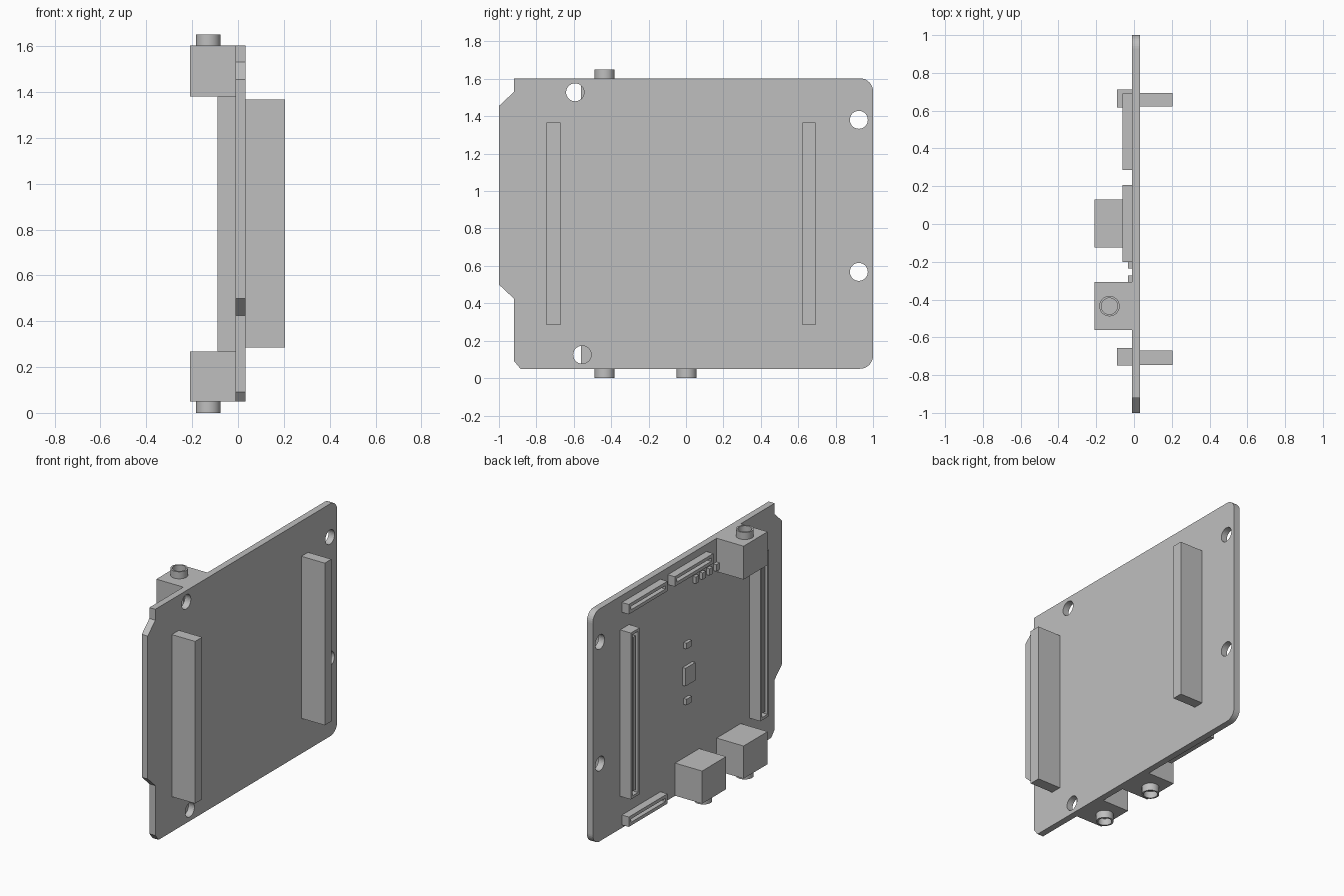
import bpy, bmesh
from math import pi, sin, cos, radians
from mathutils import Matrix, Vector

cube = bpy.data.objects.get("Cube")
if cube:
    bpy.data.objects.remove(cube, do_unlink=True)

grey = bpy.data.materials.new("plain grey")
grey.use_nodes = True
colour = (0.52, 0.52, 0.52, 1)
grey.diffuse_color = colour
grey.node_tree.nodes["Principled BSDF"].inputs["Base Color"].default_value = colour

BACK, FRONT = -0.011, 0.033    # the two faces of the board
BOTTOM, TOP = 0.05, 1.603


def add_object(name, mesh):
    obj = bpy.data.objects.new(name, mesh)
    mesh.materials.clear()
    mesh.materials.append(grey)
    bpy.context.collection.objects.link(obj)
    return obj


def finish(name, bm):
    bmesh.ops.recalc_face_normals(bm, faces=bm.faces)
    mesh = bpy.data.meshes.new(name)
    bm.to_mesh(mesh)
    bm.free()
    return add_object(name, mesh)


def hollow(bm, face, rim, depth):
    """Sink the middle of a face, leaving a rim around it."""
    bmesh.ops.inset_region(bm, faces=[face], thickness=rim, use_even_offset=True)
    shift = -face.normal.copy() * depth
    floor = bmesh.ops.extrude_discrete_faces(bm, faces=[face])["faces"][0]
    bmesh.ops.translate(bm, verts=floor.verts, vec=shift)


def box(name, xs, ys, zs, rim=0, depth=0):
    """Box between limits; a rim opens a slot in its -x face."""
    bm = bmesh.new()
    lims = (xs, ys, zs)
    size = Matrix.Diagonal([abs(b - a) for a, b in lims] + [1])
    mid = Matrix.Translation([(a + b) / 2 for a, b in lims])
    bmesh.ops.create_cube(bm, size=1, matrix=mid @ size)
    bm.normal_update()
    if rim:
        hollow(bm, min(bm.faces, key=lambda f: f.calc_center_median().x), rim, depth)
    return finish(name, bm)


def barrel(name, y, z_base, z_tip):
    """Hollow round socket, open at its tip."""
    bm = bmesh.new()
    bmesh.ops.create_cone(bm, cap_ends=True, segments=32, radius1=0.054, radius2=0.054,
                          depth=abs(z_tip - z_base),
                          matrix=Matrix.Translation((-0.13, y, (z_base + z_tip) / 2)))
    bm.normal_update()
    tip = min(bm.faces, key=lambda f: abs(f.calc_center_median().z - z_tip))
    hollow(bm, tip, 0.011, 0.045)
    obj = finish(name, bm)
    bpy.ops.object.select_all(action='DESELECT')
    obj.select_set(True)
    bpy.context.view_layer.objects.active = obj
    bpy.ops.object.shade_smooth_by_angle(angle=radians(35))


def arc(cy, cz, r, start, end, steps):
    return [(cy + r * cos(start + (end - start) * i / steps),
             cz + r * sin(start + (end - start) * i / steps)) for i in range(steps + 1)]


# Board: outline with a tab at the front, two rounded corners and four holes
R = 0.07
outline = [(-0.885, BOTTOM)]
outline += arc(1 - R, BOTTOM + R, R, -pi / 2, 0, 8)
outline += arc(1 - R, TOP - R, R, 0, pi / 2, 8)
outline += [(-0.92, TOP), (-0.92, 1.53), (-1, 1.455), (-1, 0.5), (-0.92, 0.425), (-0.92, 0.092)]
holes = [(-0.593, 1.528), (0.924, 1.381), (0.924, 0.568), (-0.555, 0.125)]
loops = [outline] + [arc(y, z, 0.048, 0, 2 * pi, 32)[:-1] for y, z in holes]

curve = bpy.data.curves.new("board_profile", 'CURVE')
curve.dimensions = '2D'
curve.fill_mode = 'BOTH'
curve.extrude = (FRONT - BACK) / 2
for loop in loops:
    spline = curve.splines.new('POLY')
    spline.points.add(len(loop) - 1)
    for point, (y, z) in zip(spline.points, loop):
        point.co = (y, z, 0, 1)
    spline.use_cyclic_u = True
profile = bpy.data.objects.new("board_profile", curve)
bpy.context.collection.objects.link(profile)
bpy.context.view_layer.update()
flat = profile.evaluated_get(bpy.context.evaluated_depsgraph_get())
mesh = bpy.data.meshes.new_from_object(flat)
bpy.data.objects.remove(profile, do_unlink=True)
bm = bmesh.new()
bm.from_mesh(mesh)
bmesh.ops.remove_doubles(bm, verts=bm.verts, dist=0.0001)
for v in bm.verts:    # lay the profile in the upright plane
    v.co = Vector((v.co.z + (FRONT + BACK) / 2, v.co.x, v.co.y))
for f in bm.faces:
    f.smooth = False
finish("board", bm)

# Long plain headers on the +x face
box("front_header", (FRONT, 0.205), (-0.746, -0.671), (0.285, 1.368))
box("rear_header", (FRONT, 0.205), (0.623, 0.693), (0.285, 1.368))

# Long slotted sockets with an inner tongue on the -x face
for name, y in (("front", -0.703), ("rear", 0.664)):
    box(name + "_socket", (-0.09, BACK), (y - 0.047, y + 0.047), (0.268, 1.38), 0.018, 0.06)
    box(name + "_socket_tongue", (-0.085, -0.025), (y - 0.011, y + 0.011), (0.31, 1.338))

# Short slotted connectors along the top and bottom edges
for name, y, z in (("upper_rear", 0.285, 1.49), ("upper_middle", -0.2, 1.49),
                   ("lower_rear", 0.285, 0.07)):
    box(name + "_connector", (-0.062, BACK), (y, y + 0.407), (z, z + 0.066), 0.022, 0.035)

# Block jacks with round sockets
for name, y, zs, tip in (("upper_front", -0.435, (1.38, TOP), 1.65),
                         ("lower_front", -0.435, (BOTTOM, 0.268), 0),
                         ("lower_middle", 0.003, (BOTTOM, 0.268), 0)):
    box(name + "_jack", (-0.21, BACK), (y - 0.127, y + 0.127), zs)
    barrel(name + "_jack_barrel", y, TOP if tip else BOTTOM, tip)

# Chip and small components
box("chip", (-0.033, BACK), (-0.052, 0.052), (0.757, 0.877))
for i, z in enumerate((0.626, 1.0)):
    box(f"capacitor_{i + 1}", (-0.033, BACK), (-0.015, 0.04), (z, z + 0.04))
for i in range(4):
    y = -0.29 + i * 0.072
    box(f"resistor_{i + 1}", (-0.033, BACK), (y - 0.017, y + 0.017), (1.4, 1.445))
